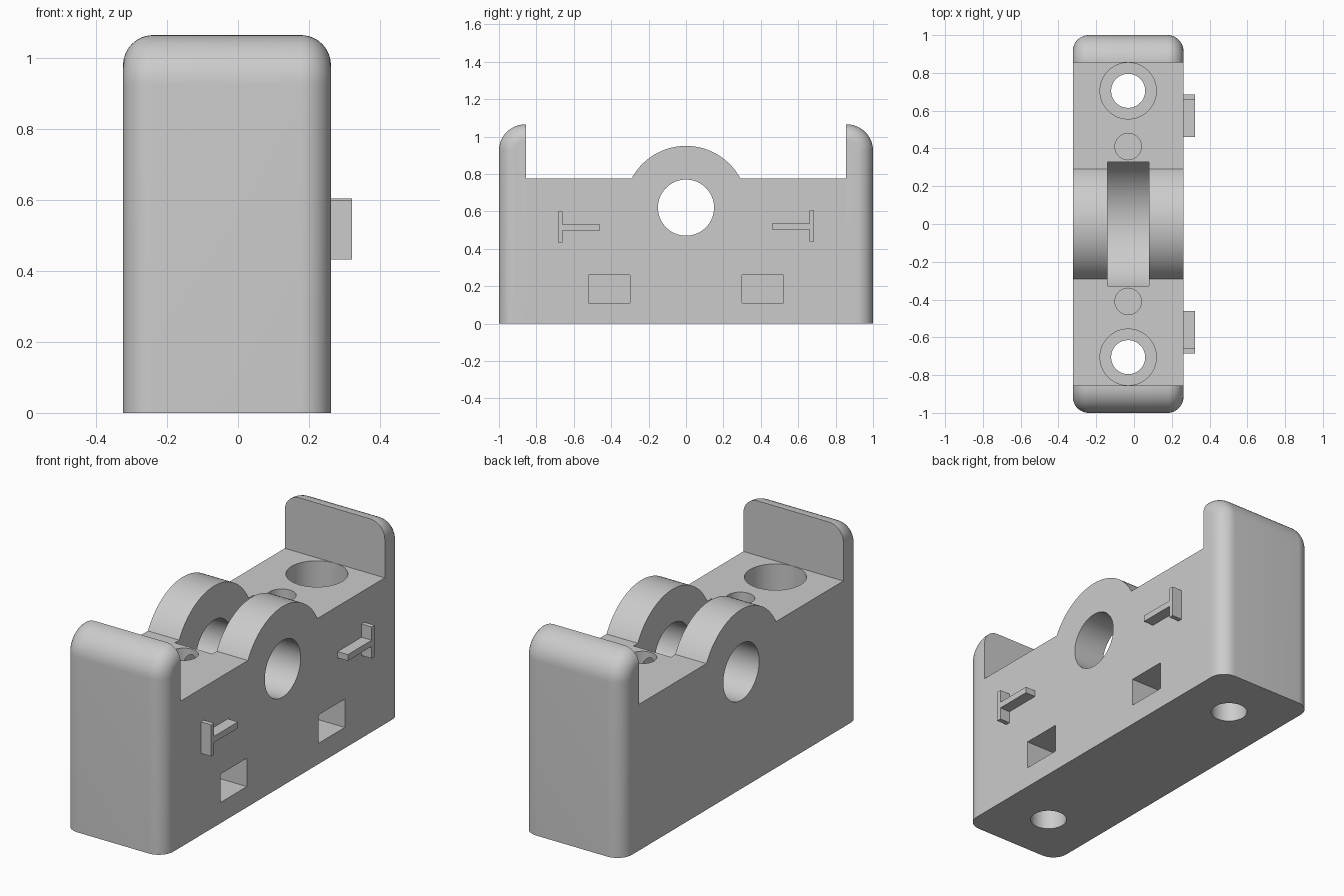
import bpy, bmesh
from math import sin, cos, pi, radians, asin
from mathutils import Matrix

if "Cube" in bpy.data.objects:
    bpy.data.objects.remove(bpy.data.objects["Cube"])

grey = bpy.data.materials.new("plain_grey")
grey.use_nodes = True
colour = (0.6, 0.6, 0.6, 1)
grey.diffuse_color = colour
grey.node_tree.nodes["Principled BSDF"].inputs["Base Color"].default_value = colour

X0, X1 = -0.324, 0.262          # side faces of the housing
XC = (X0 + X1) / 2              # middle of the housing
DECK, TOP, INNER = 0.775, 1.065, 0.855
AXLE_Z, EAR_R = 0.62, 0.33


def finish(name, bm):
    bmesh.ops.recalc_face_normals(bm, faces=bm.faces)
    mesh = bpy.data.meshes.new(name)
    bm.to_mesh(mesh)
    bm.free()
    mesh.materials.append(grey)
    obj = bpy.data.objects.new(name, mesh)
    bpy.context.collection.objects.link(obj)
    return obj


def box(name, x, y, z):
    bm = bmesh.new()
    bmesh.ops.create_cube(bm, size=1)
    for v in bm.verts:
        v.co = [r[0] if c < 0 else r[1] for c, r in zip(v.co, (x, y, z))]
    return finish(name, bm)


def cylinder(name, radius, centre, length, axis="Z"):
    bm = bmesh.new()
    bmesh.ops.create_cone(bm, cap_ends=True, segments=64, radius1=radius,
                          radius2=radius, depth=length)
    turn = Matrix.Rotation(pi / 2, 4, "Y") if axis == "X" else Matrix()
    bm.transform(Matrix.Translation(centre) @ turn)
    return finish(name, bm)


def smooth(obj):
    bpy.ops.object.select_all(action="DESELECT")
    obj.select_set(True)
    bpy.context.view_layer.objects.active = obj
    bpy.ops.object.shade_smooth_by_angle(angle=radians(30))


def cut(obj, cutter):
    cutter.hide_render = True
    mod = obj.modifiers.new("cut", "BOOLEAN")
    mod.operation, mod.solver, mod.object = "DIFFERENCE", "EXACT", cutter
    bpy.context.view_layer.objects.active = obj
    bpy.ops.object.modifier_apply(modifier=mod.name)
    bpy.data.objects.remove(cutter)


# Housing: side profile with the round axle ears, extruded across
start = asin((DECK - AXLE_Z) / EAR_R)
arc = [start + (pi - 2 * start) * i / 40 for i in range(41)]
profile = [(-INNER, DECK), (-INNER, 0), (INNER, 0), (INNER, DECK)]
profile += [(EAR_R * cos(a), AXLE_Z + EAR_R * sin(a)) for a in arc]
bm = bmesh.new()
face = bm.faces.new([bm.verts.new((X0, y, z)) for y, z in profile])
new = bmesh.ops.extrude_face_region(bm, geom=[face])["geom"]
bmesh.ops.translate(bm, vec=(X1 - X0, 0, 0),
                    verts=[v for v in new if isinstance(v, bmesh.types.BMVert)])
housing = finish("housing", bm)

# Wheel slot and axle hole
cut(housing, cylinder("slot_cutter", 0.363, (XC, 0, AXLE_Z), 0.22, "X"))
cut(housing, cylinder("axle_cutter", 0.15, (XC, 0, AXLE_Z), 1, "X"))

# Screw holes with counterbores, small deck holes and side sockets
for s in (-1, 1):
    cut(housing, cylinder("screw_cutter", 0.09, (XC, s * 0.705, 0.3), 1))
    cut(housing, cylinder("bore_cutter", 0.149, (XC, s * 0.705, 0.85), 1))
    cut(housing, box("socket_cutter", (-0.14, 0.4),
                     sorted((s * 0.3, s * 0.52)), (0.11, 0.26)))
    cut(housing, cylinder("deck_hole_cutter", 0.07, (XC, s * 0.41, 0.7), 1))
smooth(housing)


def end_wall(name, s):
    """Upright end: a rounded strip swept up the outside and over the top."""
    big, small, n = 0.14, 0.085, 12
    path = [(1, 0, 0)]
    path += [(1 - big + big * cos(a), TOP - big + big * sin(a), a)
             for a in (pi / 2 * i / n for i in range(n + 1))]
    path.append((INNER, TOP, pi / 2))
    half = [(small * (1 - cos(a)), small * (1 - sin(a)))
            for a in (pi / 2 * i / n for i in range(n + 1))]
    strip = [(X0 + i, d) for i, d in half] + [(X1 - i, d) for i, d in half[::-1]]
    bm = bmesh.new()
    rows = [[bm.verts.new((x, s * (y - d * cos(a)), z - d * sin(a)))
             for x, d in strip] for y, z, a in path]
    for r, t in zip(rows, rows[1:]):
        for i in range(len(strip) - 1):
            bm.faces.new((r[i], r[i + 1], t[i + 1], t[i]))
    left, right = [bm.verts.new((x, s * INNER, 0)) for x in (X0, X1)]
    bm.faces.new([r[0] for r in rows] + [left])
    bm.faces.new([r[-1] for r in rows] + [right])
    bm.faces.new(rows[0] + [right, left])
    bm.faces.new(rows[-1] + [right, left])
    smooth(finish(name, bm))


end_wall("front_end_wall", -1)
end_wall("back_end_wall", 1)

# T-shaped pegs on the side
for side, s in (("front", -1), ("back", 1)):
    lift = 0.005 if s > 0 else 0
    box(side + "_peg_bar", (X1 - 0.01, 0.322), sorted((s * 0.66, s * 0.685)),
        (0.433 + lift, 0.6 + lift))
    box(side + "_peg_stem", (X1 - 0.01, 0.322), sorted((s * 0.46, s * 0.66)),
        (0.497 + lift, 0.53 + lift))
